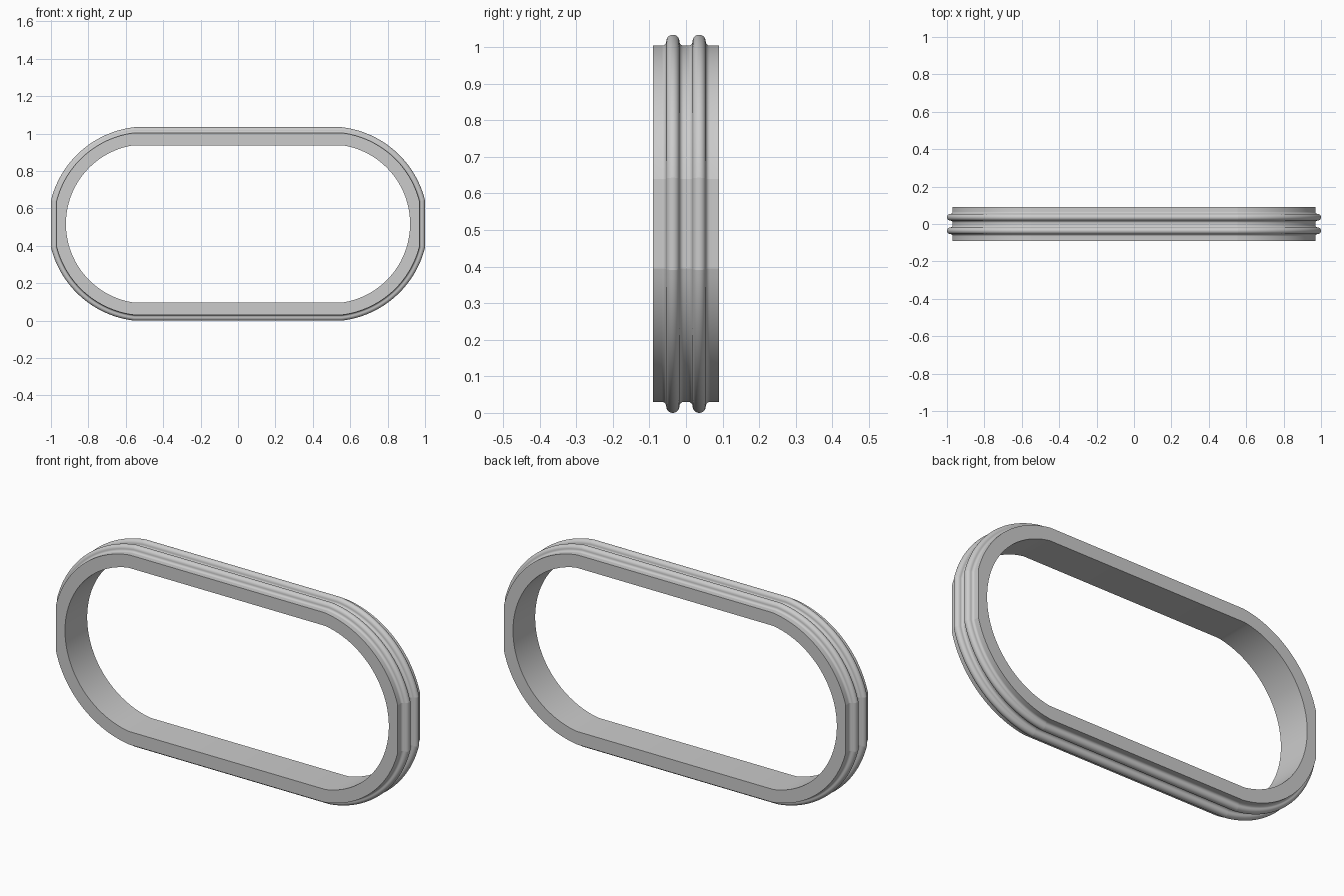
import bpy, bmesh
from math import sin, cos, asin, acos, pi, radians

cube = bpy.data.objects.get("Cube")
if cube:
    bpy.data.objects.remove(cube, do_unlink=True)

# Frame dimensions
MID_Z = 0.517       # height of the centre line
ARC_X = 0.495       # centre of the end arcs
HALF_DEPTH = 0.09
ARC_STEPS = 24


def arc(cy, ch, r, start, end, steps=9):
    """Arc in the cross-section plane (depth, height above the base)."""
    return [(cy + r * cos(start + (end - start) * i / steps),
             ch + r * sin(start + (end - start) * i / steps))
            for i in range(steps + 1)]


def loop_points(radius, half_x, half_z):
    """Rounded-end loop whose arcs are trimmed flat at top, bottom and ends."""
    a0 = acos((half_x - ARC_X) / radius)
    a1 = asin(half_z / radius)
    quarter = [(ARC_X + radius * cos(a0 + (a1 - a0) * i / ARC_STEPS),
                radius * sin(a0 + (a1 - a0) * i / ARC_STEPS))
               for i in range(ARC_STEPS + 1)]
    right = quarter
    left = [(-x, z) for x, z in reversed(quarter)]
    upper = right + left
    return upper + [(-x, -z) for x, z in upper]


# Outer cross-section: flat lip, fillet, round ridge, fillet, mirrored
half = [(-HALF_DEPTH, 0)]
half += arc(-0.066, 0.012, 0.012, -pi / 2, 0)
half += arc(-0.036, 0.012, 0.018, pi, 0, 18)[1:]
half += arc(-0.006, 0.012, 0.012, pi, 1.5 * pi)[1:]
section = half + [(-y, h) for y, h in reversed(half)]

# Each ring is a loop at one depth; the last two form the inner wall
rings = [(y, loop_points(0.4905 + h, 0.97 + h, 0.487 + h)) for y, h in section]
inner = loop_points(0.425, 0.9199, 0.42)
rings += [(HALF_DEPTH, inner), (-HALF_DEPTH, inner)]

bm = bmesh.new()
verts = [[bm.verts.new((x, y, z + MID_Z)) for x, z in pts] for y, pts in rings]
count = len(verts[0])
for k, ring in enumerate(verts):
    following = verts[(k + 1) % len(verts)]
    for i in range(count):
        j = (i + 1) % count
        bm.faces.new((ring[i], ring[j], following[j], following[i]))
bmesh.ops.recalc_face_normals(bm, faces=bm.faces)

# Crisp joins where the arcs meet the straight runs on the outside
joins = [q * (ARC_STEPS + 1) + e for q in range(4) for e in (0, ARC_STEPS)]
for i in joins:
    for k in range(len(section) - 1):
        edge = bm.edges.get((verts[k][i], verts[k + 1][i]))
        if edge:
            edge.smooth = False

mesh = bpy.data.meshes.new("ribbed_frame")
bm.to_mesh(mesh)
bm.free()
frame = bpy.data.objects.new("ribbed_frame", mesh)
bpy.context.collection.objects.link(frame)

# Single grey finish
grey = bpy.data.materials.new("light_grey")
grey.use_nodes = True
colour = (0.6, 0.6, 0.6, 1)
grey.diffuse_color = colour
grey.node_tree.nodes["Principled BSDF"].inputs["Base Color"].default_value = colour
mesh.materials.append(grey)

bpy.ops.object.select_all(action="DESELECT")
frame.select_set(True)
bpy.context.view_layer.objects.active = frame
bpy.ops.object.shade_smooth_by_angle(angle=radians(30))
